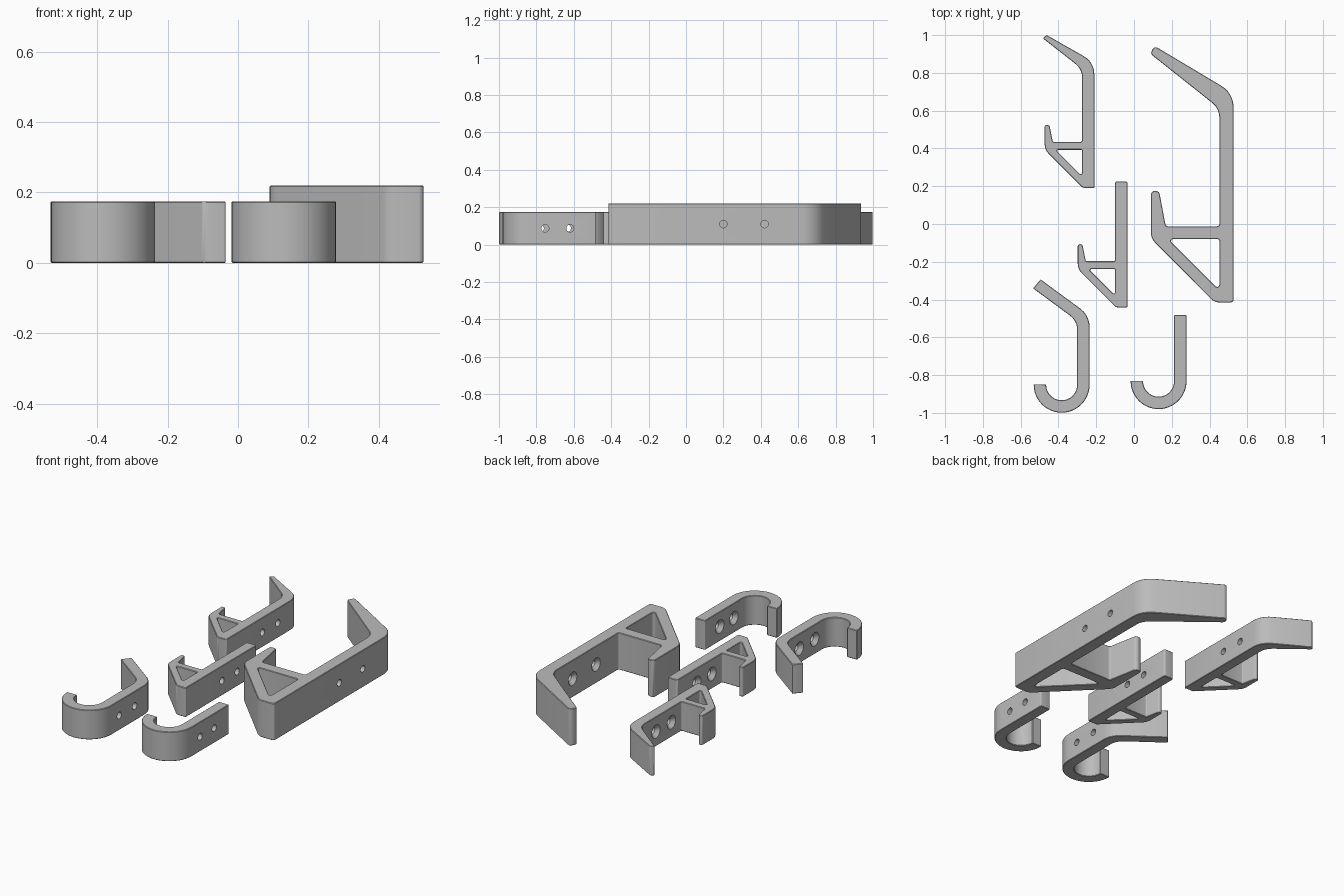
import bpy, bmesh, math
from mathutils import Vector, Matrix

if "Cube" in bpy.data.objects:
    bpy.data.objects.remove(bpy.data.objects["Cube"])

grey = bpy.data.materials.new("plain grey")
grey.diffuse_color = (0.5, 0.5, 0.5, 1)
grey.use_nodes = True
grey.node_tree.nodes["Principled BSDF"].inputs["Base Color"].default_value = grey.diffuse_color


def rounded(points):
    """Outline from (x, y, radius) corners, each replaced by a fillet arc."""
    out, n = [], len(points)
    for i, (x, y, r) in enumerate(points):
        p = Vector((x, y))
        a = (Vector(points[i - 1][:2]) - p).normalized()
        b = (Vector(points[(i + 1) % n][:2]) - p).normalized()
        if r == 0:
            out.append(p)
            continue
        half = a.angle(b) / 2
        t = r / math.tan(half)
        c = p + (a + b).normalized() * (r / math.sin(half))
        s, e = p + a * t - c, p + b * t - c
        sweep = s.angle_signed(e)
        steps = max(3, round(abs(sweep) / math.radians(10 if r > 0.03 else 25)))
        for k in range(steps + 1):
            ang = math.atan2(s.y, s.x) - sweep * k / steps
            out.append(c + Vector((math.cos(ang), math.sin(ang))) * r)
    return out


def arc(cx, cy, r, a0, a1, steps=24):
    return [Vector((cx + r * math.cos(math.radians(a0 + (a1 - a0) * k / steps)),
                    cy + r * math.sin(math.radians(a0 + (a1 - a0) * k / steps))))
            for k in range(steps + 1)]


def apply_all(ob):
    bpy.context.view_layer.objects.active = ob
    for m in list(ob.modifiers):
        bpy.ops.object.modifier_apply(modifier=m.name)


def screw_cutter(x0, x1, y, z):
    """Screw hole along x with a conical countersink on the left face."""
    bm = bmesh.new()
    rings = []
    for x, r in ((x0 - 0.005, 0.044), (x0 + 0.022, 0.02), (x1 + 0.02, 0.02)):
        rings.append([bm.verts.new((x, y + r * math.cos(k * math.tau / 32),
                                    z + r * math.sin(k * math.tau / 32))) for k in range(32)])
    for a, b in zip(rings, rings[1:]):
        for k in range(32):
            bm.faces.new((a[k], a[(k + 1) % 32], b[(k + 1) % 32], b[k]))
    bm.faces.new(rings[0])
    bm.faces.new(rings[-1])
    bmesh.ops.recalc_face_normals(bm, faces=bm.faces)
    me = bpy.data.meshes.new("screw_cutter")
    bm.to_mesh(me)
    ob = bpy.data.objects.new("screw_cutter", me)
    bpy.context.collection.objects.link(ob)
    ob.hide_render = True
    return ob


def hook(name, loops, height, plate, holes):
    """Extrude the outline loops, ease the rims and drill the screw holes."""
    bm = bmesh.new()
    edges = []
    for pts in loops:
        vs = [bm.verts.new((p.x, p.y, 0)) for p in pts]
        edges += [bm.edges.new((vs[i - 1], vs[i])) for i in range(len(vs))]
    bmesh.ops.triangle_fill(bm, edges=edges, use_beauty=True, normal=(0, 0, 1))
    ext = bmesh.ops.extrude_face_region(bm, geom=bm.faces[:], use_keep_orig=True)
    bmesh.ops.translate(bm, vec=(0, 0, height),
                        verts=[v for v in ext["geom"] if isinstance(v, bmesh.types.BMVert)])
    bmesh.ops.recalc_face_normals(bm, faces=bm.faces)
    me = bpy.data.meshes.new(name)
    bm.to_mesh(me)
    ob = bpy.data.objects.new(name, me)
    bpy.context.collection.objects.link(ob)
    me.materials.append(grey)
    bev = ob.modifiers.new("rim", 'BEVEL')
    bev.width, bev.segments, bev.use_clamp_overlap = 0.003, 1, False
    bev.limit_method, bev.angle_limit = 'ANGLE', math.radians(50)
    cutters = [screw_cutter(plate[0], plate[1], y, height / 2) for y in holes]
    for c in cutters:
        m = ob.modifiers.new("screw_hole", 'BOOLEAN')
        m.object, m.operation, m.solver = c, 'DIFFERENCE', 'EXACT'
    apply_all(ob)
    for c in cutters:
        bpy.data.objects.remove(c)
    bpy.ops.object.select_all(action='DESELECT')
    ob.select_set(True)
    bpy.ops.object.shade_smooth_by_angle(angle=math.radians(28))


def shift(pts, dx, dy):
    return [(x + dx, y + dy, r) for x, y, r in pts]


# Small braced bracket: shelf, lip and diagonal brace, with a triangular opening
small_base = [(-0.275, 0.435, 0.008), (-0.43, 0.435, 0.008), (-0.448, 0.525, 0.012),
              (-0.473, 0.525, 0.011), (-0.473, 0.393, 0.07), (-0.27, 0.19, 0.03),
              (-0.21, 0.19, 0.006)]
small_gap = [(-0.415, 0.393, 0.006), (-0.275, 0.393, 0.006), (-0.275, 0.253, 0.008)]
small_arm = [(-0.21, 0.857, 0.11), (-0.462, 1.0, 0.01), (-0.484, 0.984, 0.006),
             (-0.275, 0.82, 0.09)]
hook("small_angled_bracket", [rounded(small_base + small_arm), rounded(small_gap)],
     0.175, (-0.275, -0.21), (0.53, 0.675))

# Small braced bracket with a straight plate
dx, dy = 0.175, -0.632
straight_top = [(-0.035, 0.225, 0.01), (-0.1, 0.225, 0.01)]
hook("small_straight_bracket",
     [rounded(shift(small_base, dx, dy) + straight_top), rounded(shift(small_gap, dx, dy))],
     0.175, (-0.1, -0.035), (-0.1, 0.042))

# Large braced bracket
large = [(0.452, -0.012, 0.012), (0.168, -0.012, 0.012), (0.133, 0.175, 0.02),
         (0.09, 0.175, 0.019), (0.09, -0.077, 0.07), (0.426, -0.415, 0.06),
         (0.527, -0.415, 0.015), (0.527, 0.693, 0.13), (0.105, 0.945, 0.02),
         (0.088, 0.9, 0.015), (0.452, 0.611, 0.1)]
large_gap = [(0.182, -0.08, 0.01), (0.452, -0.08, 0.01), (0.452, -0.35, 0.012)]
hook("large_angled_bracket", [rounded(large), rounded(large_gap)],
     0.22, (0.452, 0.527), (0.2, 0.42))


# Round J hooks, one with an angled arm and one straight
def j_hook(name, cx, cy, top, holes):
    bowl_out = arc(cx, cy, 0.148, 0, -180)
    bowl_in = arc(cx, cy, 0.082, -180, 0)
    end = [Vector((cx - 0.148, cy + 0.002)), Vector((cx - 0.082, cy + 0.002))]
    right = (cx + 0.148, cy + 0.05, 0)
    left = (cx + 0.082, cy + 0.05, 0)
    arm = rounded([left] + top + [right])
    hook(name, [bowl_out + end + bowl_in + arm], 0.175, (cx + 0.082, cx + 0.148), holes)


j_hook("angled_j_hook", -0.383, -0.851,
       [(-0.301, -0.513, 0.09), (-0.534, -0.341, 0.004), (-0.495, -0.293, 0.004),
        (-0.235, -0.484, 0.12)], (-0.78, -0.635))
j_hook("straight_j_hook", 0.13, -0.832,
       [(0.212, -0.481, 0.006), (0.278, -0.481, 0.006)], (-0.753, -0.62))
